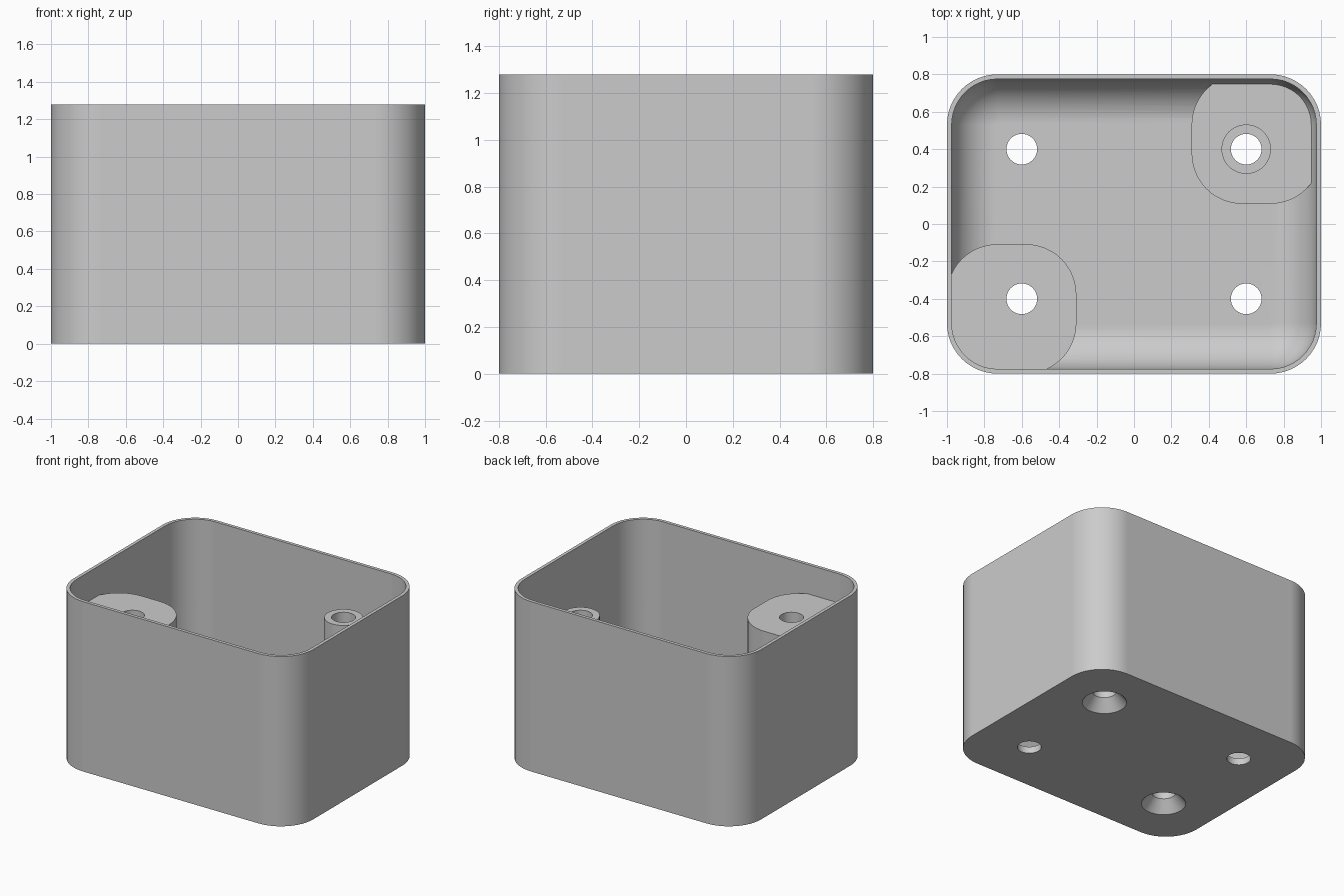
import bpy, bmesh, math

HX, HY, HEIGHT, CORNER = 1.0, 0.8, 1.28, 0.27
WALL, FLOOR, FILLET = 0.025, 0.05, 0.24
POST_TOP, PAD_TOP, HOLE = 1.06, 0.18, 0.082

if "Cube" in bpy.data.objects:
    bpy.data.objects.remove(bpy.data.objects["Cube"], do_unlink=True)

grey = bpy.data.materials.new("light grey plastic")
grey.use_nodes = True
colour = (0.6, 0.6, 0.6, 1)
grey.diffuse_color = colour
grey.node_tree.nodes["Principled BSDF"].inputs["Base Color"].default_value = colour


def outline(hx, hy, r, steps=12):
    """Rounded rectangle; a circle when hx, hy and r are equal."""
    points = []
    for quarter, (sx, sy) in enumerate([(1, 1), (-1, 1), (-1, -1), (1, -1)]):
        for i in range(steps + 1):
            a = math.pi / 2 * (quarter + i / steps)
            points.append((sx * (hx - r) + r * math.cos(a),
                           sy * (hy - r) + r * math.sin(a)))
    return points


def loft(name, rings, x=0, y=0):
    """Closed solid through rings of (z, half width, half depth, corner)."""
    bm = bmesh.new()
    loops = [[bm.verts.new((x + px, y + py, z)) for px, py in outline(hx, hy, r)]
             for z, hx, hy, r in rings]
    n = len(loops[0])
    for low, high in zip(loops, loops[1:]):
        for i in range(n):
            j = (i + 1) % n
            bm.faces.new((low[i], low[j], high[j], high[i]))
    bm.faces.new(loops[0][::-1])
    bm.faces.new(loops[-1])
    bmesh.ops.remove_doubles(bm, verts=bm.verts, dist=1e-5)
    bmesh.ops.recalc_face_normals(bm, faces=bm.faces)
    mesh = bpy.data.meshes.new(name)
    bm.to_mesh(mesh)
    bm.free()
    mesh.materials.append(grey)
    obj = bpy.data.objects.new(name, mesh)
    bpy.context.collection.objects.link(obj)
    return obj


def cylinder(name, x, y, z0, z1, r0, r1):
    return loft(name, [(z0, r0, r0, r0), (z1, r1, r1, r1)], x, y)


def subtract(target, cutter):
    mod = target.modifiers.new("cut", "BOOLEAN")
    mod.operation, mod.solver, mod.object = "DIFFERENCE", "EXACT", cutter
    bpy.context.view_layer.objects.active = target
    bpy.ops.object.modifier_apply(modifier=mod.name)
    bpy.data.objects.remove(cutter, do_unlink=True)


# Outer body
box = loft("box_shell", [(0, HX, HY, CORNER), (HEIGHT, HX, HY, CORNER)])

# Inner cavity with a filleted floor
ix, iy, ir = HX - WALL, HY - WALL, CORNER - WALL
rings = []
for i in range(13):
    a = math.pi / 2 * i / 12
    inset = FILLET * (1 - math.sin(a))
    rings.append((FLOOR + FILLET * (1 - math.cos(a)), ix - inset, iy - inset, ir - inset))
rings.append((HEIGHT + 0.2, ix, iy, ir))
cavity = loft("cavity", rings)

# Corner block, low corner pad and screw post are left standing in the cavity
half, cx, cy = 0.346, 0.654, 0.454
for name, side, top in [("corner_block", -1, POST_TOP), ("corner_pad", 1, PAD_TOP)]:
    block = loft(name, [(-0.1, half, half, CORNER), (top, half, half, CORNER)],
                 side * cx, side * cy)
    subtract(cavity, block)
subtract(cavity, cylinder("screw_post", 0.6, 0.4, -0.1, POST_TOP, 0.132, 0.132))
subtract(box, cavity)

# Four through holes, two of them countersunk from below
for x in (-0.6, 0.6):
    for y in (-0.4, 0.4):
        subtract(box, cylinder("hole", x, y, -0.1, HEIGHT + 0.1, HOLE, HOLE))
        if x * y > 0:
            slope = 0.07 / 0.085
            subtract(box, cylinder("countersink", x, y, -0.02, 0.085,
                                   0.152 + 0.02 * slope, HOLE))

# Smooth walls with crisp edges
bpy.ops.object.select_all(action="DESELECT")
box.select_set(True)
bpy.context.view_layer.objects.active = box
bpy.ops.object.shade_smooth_by_angle(angle=math.radians(30))
weighted = box.modifiers.new("weighted normals", "WEIGHTED_NORMAL")
weighted.keep_sharp = True
